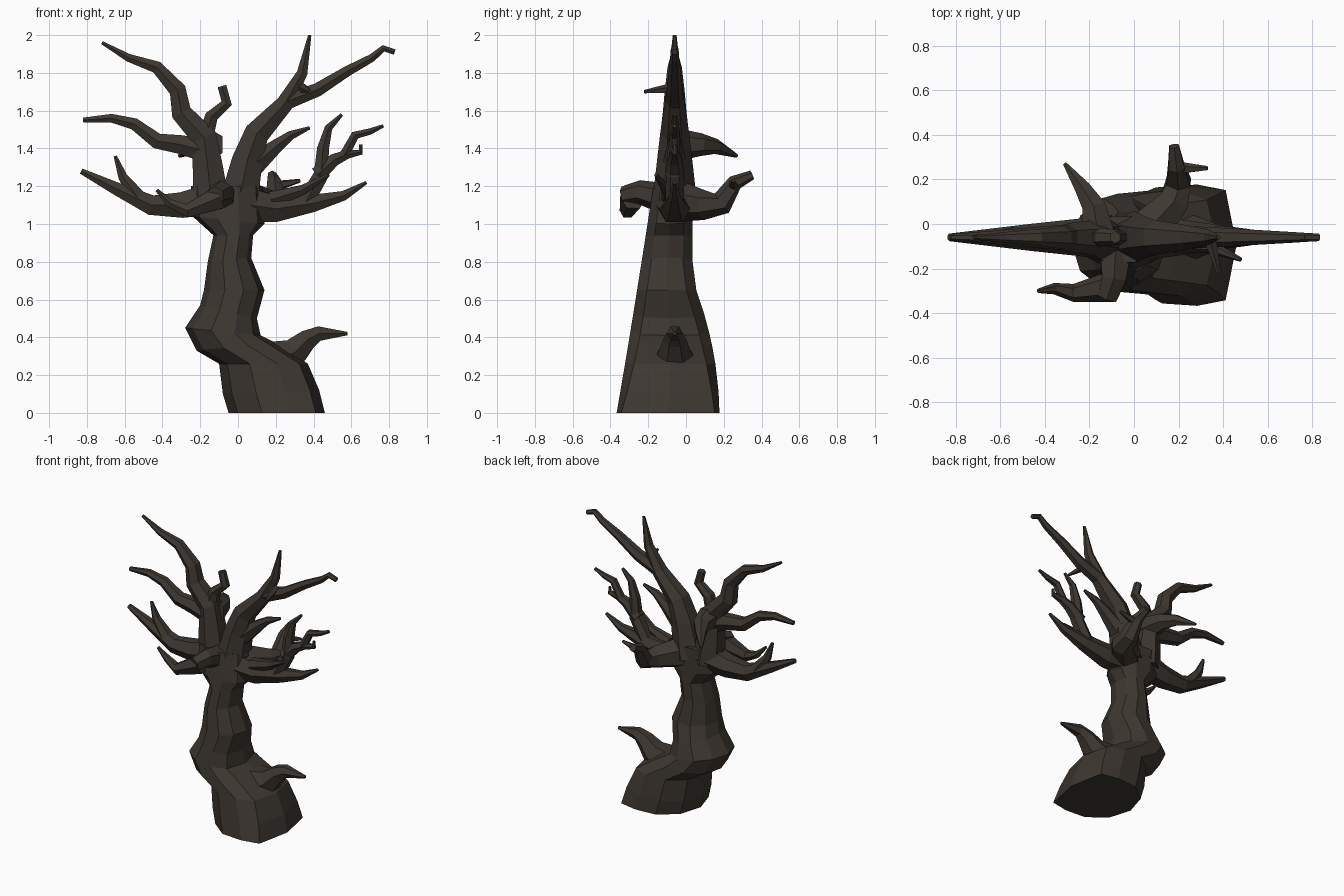
import bpy, bmesh, math
from mathutils import Vector

default_cube = bpy.data.objects.get("Cube")
if default_cube:
    bpy.data.objects.remove(default_cube, do_unlink=True)

bark = bpy.data.materials.new("dark_bark")
bark.use_nodes = True
bark.diffuse_color = (.047, .038, .03, 1)
bsdf = bark.node_tree.nodes["Principled BSDF"]
bsdf.inputs["Base Color"].default_value = bark.diffuse_color
bsdf.inputs["Roughness"].default_value = .9

# Depth of the plane in which the crown fans out
FAN_DEPTH = -.06
# Limb thicknesses
THICK, MEDIUM, SLIM, THIN = .11, .07, .05, .03


def skin(name, rings):
    """Bridge a list of point rings into a closed, flat-shaded body."""
    bm = bmesh.new()
    loops = [[bm.verts.new(point) for point in ring] for ring in rings]
    for lower, upper in zip(loops, loops[1:]):
        for i in range(len(lower)):
            bm.faces.new((lower[i - 1], lower[i], upper[i], upper[i - 1]))
    bm.faces.new(loops[0])
    bm.faces.new(loops[-1])
    bmesh.ops.recalc_face_normals(bm, faces=bm.faces)
    mesh = bpy.data.meshes.new(name)
    bm.to_mesh(mesh)
    bm.free()
    mesh.materials.append(bark)
    obj = bpy.data.objects.new(name, mesh)
    bpy.context.collection.objects.link(obj)


def circle(sides):
    """Cosine and sine for each corner of a regular polygon."""
    angles = [math.tau * i / sides for i in range(sides)]
    return [(math.cos(angle), math.sin(angle)) for angle in angles]


def trunk_ring(right_x, right_z, left_x, left_z):
    """Tilted oval between both outline points; its depth shrinks with height."""
    right = Vector((right_x, 0, right_z))
    left = Vector((left_x, 0, left_z))
    ring = []
    for across, deep in circle(sides=10):
        point = right.lerp(left, (across + 1) / 2)
        front = -.37 + .16 * point.z
        back = .04 + .14 * max(1 - 2 * point.z ** 2, 0)
        # The foot is squared off on its left side
        if across > 0:
            deep = math.copysign(abs(deep) ** min(.2 + point.z, 1), deep)
        point.y = front + (back - front) * (deep + 1) / 2
        ring.append(point)
    return ring


def limb(name, base_radius, *path, tip_radius=.01, hold=1, sides=6):
    """Crooked branch through the points; a high hold keeps it thick for longer."""
    points = [Vector(point) for point in path]
    lengths = [(b - a).length for a, b in zip(points, points[1:])]
    depths = [point.y for point in points]
    in_fan = max(depths) - min(depths) < .1
    reference = Vector((0, 1, 0)) if in_fan else Vector((0, 0, 1))
    rings = []
    for i, point in enumerate(points):
        ahead = points[min(i + 1, len(points) - 1)]
        behind = points[max(i - 1, 0)]
        along = (ahead - behind).normalized()
        side = (reference - along * reference.dot(along)).normalized()
        up = along.cross(side)
        travelled = sum(lengths[:i]) / sum(lengths)
        radius = base_radius + (tip_radius - base_radius) * travelled ** hold
        rings.append([point + radius * (side * c + up * s)
                      for c, s in circle(sides)])
    skin(name, rings)


def fan_limb(name, base_radius, *path, depth=FAN_DEPTH, **options):
    """Branch lying in an upright plane, given by x and z alone."""
    limb(name, base_radius, *[(x, depth, z) for x, z in path], **options)


# Crooked trunk: wide foot, bulging knee, slim waist and flared crown
skin("trunk", [trunk_ring(*outline) for outline in (
    (-.05, 0, .46, 0),
    (-.08, .1, .43, .12),
    (-.1, .26, .37, .26),
    (-.22, .33, .2, .37),
    (-.28, .45, .12, .41),
    (-.2, .57, .1, .5),
    (-.18, .65, .14, .65),
    (-.16, .8, .07, .82),
    (-.13, .94, .08, .94),
    (-.24, 1.04, .14, 1),
    (-.25, 1.2, .13, 1.2))])

# Right side of the crown
fan_limb("right_low_branch", .1,
         (-.1, 1.14), (-.3, 1.1), (-.46, 1.1), (-.65, 1.19), (-.83, 1.28),
         tip_radius=.017)
fan_limb("right_low_twig", SLIM, (-.53, 1.14), (-.61, 1.25), (-.65, 1.36))
fan_limb("right_middle_branch", MEDIUM,
         (-.15, 1.38), (-.3, 1.42), (-.43, 1.44), (-.55, 1.53), (-.67, 1.56),
         (-.82, 1.55), tip_radius=.015)
fan_limb("right_main_branch", THICK,
         (-.14, 1.1), (-.16, 1.3), (-.18, 1.46), (-.3, 1.59), (-.32, 1.71),
         (-.43, 1.83), (-.58, 1.88), (-.72, 1.96))
fan_limb("right_stub", SLIM,
         (-.18, 1.43), (-.14, 1.57), (-.06, 1.64), (-.085, 1.73),
         tip_radius=.027)

# Left side of the crown
fan_limb("left_main_branch", THICK + .01,
         (0, 1.1), (.05, 1.34), (.1, 1.48), (.25, 1.64), (.34, 1.8), (.38, 2))
fan_limb("left_high_branch", SLIM,
         (.26, 1.65), (.42, 1.71), (.58, 1.81), (.71, 1.88), (.77, 1.93),
         (.83, 1.91), tip_radius=.017)
fan_limb("left_middle_branch", MEDIUM,
         (.07, 1.3), (.2, 1.41), (.28, 1.47), (.38, 1.51))
fan_limb("left_low_branch", THICK,
         (0, 1.11), (.2, 1.08), (.4, 1.11), (.56, 1.15), (.68, 1.22))
fan_limb("left_rising_branch", SLIM,
         (.36, 1.12), (.44, 1.26), (.45, 1.4), (.48, 1.51), (.55, 1.58),
         hold=2)
fan_limb("left_rising_fork", SLIM,
         (.42, 1.26), (.51, 1.34), (.58, 1.37), (.65, 1.38), (.65, 1.42),
         hold=1.3)
fan_limb("left_fork_twig", THIN,
         (.56, 1.36), (.62, 1.47), (.7, 1.49), (.77, 1.52), hold=2)
limb("left_front_twig", SLIM,
     (.18, -.08, 1.13), (.34, -.1, 1.18), (.48, -.16, 1.26))
limb("left_high_twig", THIN, (.34, -.06, 1.72), (.38, -.22, 1.7), sides=5)

# Branches reaching to the front and back
limb("front_knot", MEDIUM + .02,
     (-.08, -.06, 1.12), (-.09, -.25, 1.17), (-.12, -.33, 1.15),
     tip_radius=SLIM)
limb("front_branch", MEDIUM,
     (-.1, -.28, 1.14), (-.27, -.31, 1.07), (-.36, -.29, 1.11),
     (-.43, -.3, 1.18))
limb("back_upper_branch", MEDIUM + .02,
     (-.16, -.06, 1.42), (-.18, .08, 1.42), (-.23, .16, 1.41),
     (-.31, .27, 1.36))
limb("back_lower_branch", THICK,
     (.05, -.04, 1.12), (.18, .1, 1.1), (.2, .19, 1.11), (.19, .26, 1.22),
     (.18, .35, 1.26), tip_radius=.025)
fan_limb("back_lower_twig", THIN, (.2, 1.2), (.33, 1.23), depth=.25, sides=5)

# Broken spur rising from the foot
fan_limb("foot_spur", THICK + .03,
         (.16, .26), (.3, .32), (.37, .39), (.43, .42), (.58, .42), hold=.8)
